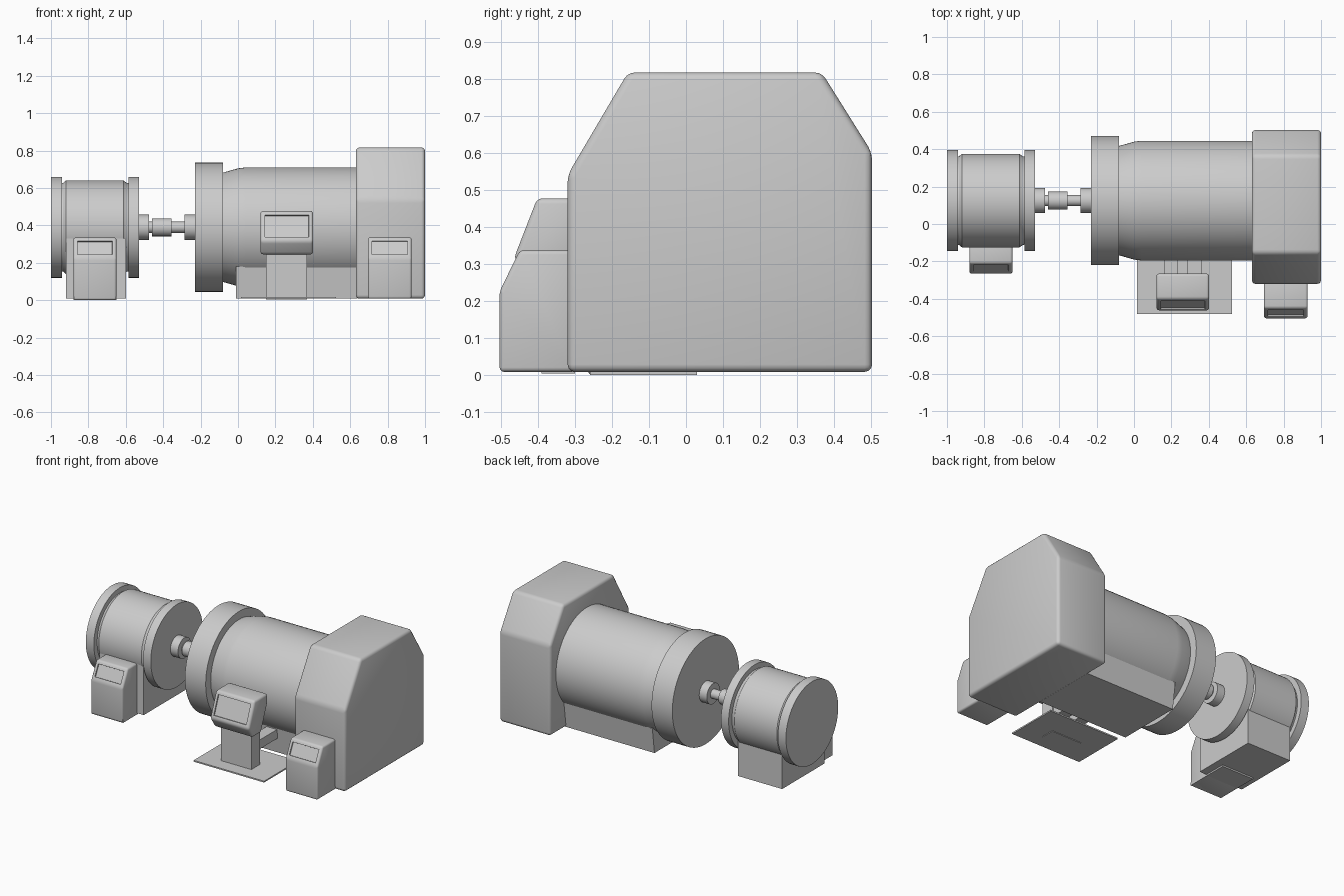
import bpy, bmesh, math
from mathutils import Vector

if "Cube" in bpy.data.objects:
    bpy.data.objects.remove(bpy.data.objects["Cube"])

CY, CZ = 0.125, 0.39  # common axis of both drums


def finish(bm, name):
    bmesh.ops.recalc_face_normals(bm, faces=bm.faces)
    me = bpy.data.meshes.new(name)
    bm.to_mesh(me)
    bm.free()
    ob = bpy.data.objects.new(name, me)
    bpy.context.collection.objects.link(ob)
    bpy.ops.object.select_all(action='DESELECT')
    ob.select_set(True)
    bpy.context.view_layer.objects.active = ob
    bpy.ops.object.shade_smooth_by_angle(angle=math.radians(30))
    return ob


def lathe(name, profile, seg=72):
    """Revolve (x, radius) points around the common axis; ends are capped."""
    bm = bmesh.new()
    rings = []
    for x, r in profile:
        rings.append([bm.verts.new((x, CY + r * math.cos(2 * math.pi * i / seg),
                                    CZ + r * math.sin(2 * math.pi * i / seg)))
                      for i in range(seg)])
    for a, b in zip(rings, rings[1:]):
        for i in range(seg):
            j = (i + 1) % seg
            bm.faces.new((a[i], a[j], b[j], b[i]))
    bm.faces.new(rings[0])
    bm.faces.new(rings[-1])
    return finish(bm, name)


def prism(name, x0, x1, profile, bevel=0.0, screen=0.0):
    """Extrude a (y, z) outline along x, round it, optionally recess a screen."""
    bm = bmesh.new()
    a = [bm.verts.new((x0, y, z)) for y, z in profile]
    b = [bm.verts.new((x1, y, z)) for y, z in profile]
    bm.faces.new(a)
    bm.faces.new(b)
    n = len(a)
    for i in range(n):
        j = (i + 1) % n
        bm.faces.new((a[i], a[j], b[j], b[i]))
    bmesh.ops.recalc_face_normals(bm, faces=bm.faces)
    if bevel:
        bmesh.ops.bevel(bm, geom=bm.edges[:], offset=bevel, segments=3,
                        profile=0.5, affect='EDGES')
    if screen:
        bm.normal_update()
        slopes = [f for f in bm.faces if f.normal.y < -0.7 and 0.2 < f.normal.z < 0.6]
        face = max(slopes, key=lambda f: f.calc_area())
        bmesh.ops.inset_individual(bm, faces=[face], thickness=screen)
        bmesh.ops.inset_individual(bm, faces=[face], thickness=0.001, depth=-0.008)
    return finish(bm, name)


def box(name, x0, x1, y0, y1, z0, z1, bevel=0.0):
    return prism(name, x0, x1, [(y0, z0), (y1, z0), (y1, z1), (y0, z1)], bevel)


# Small drum with end flanges
lathe("small_drum", [(-0.95, 0.235), (-0.935, 0.237), (-0.92, 0.25), (-0.612, 0.25),
                     (-0.595, 0.237), (-0.58, 0.235)])
lathe("outer_flange", [(-1.0, 0.27), (-0.942, 0.27)])
lathe("inner_flange", [(-0.585, 0.27), (-0.53, 0.27)])

# Shaft, hubs and coupling
lathe("shaft", [(-0.54, 0.03), (-0.22, 0.03)], 32)
for name, x0, x1, r in (("small_hub", -0.535, -0.475, 0.067),
                        ("coupling", -0.46, -0.355, 0.048),
                        ("large_hub", -0.285, -0.225, 0.067)):
    lathe(name, [(x0, r), (x1, r)], 40)

# Large drum with front disc and tapered shoulder
lathe("front_disc", [(-0.23, 0.345), (-0.08, 0.345)])
lathe("large_drum", [(-0.09, 0.29), (-0.07, 0.295), (0.0, 0.315), (0.04, 0.32), (0.65, 0.32)])

# Bases under the drums
box("small_base", -0.92, -0.60, -0.118, 0.32, 0.01, 0.32 - 0.06)
box("small_base_front", -0.92, -0.60, -0.118, 0.10, 0.01, 0.33)
prism("large_base", -0.01, 0.64, [(-0.09, 0.01), (0.34, 0.01), (0.363, 0.18), (-0.113, 0.18)])

# Rear housing
prism("rear_housing", 0.63, 1.0, [(-0.32, 0.008), (0.503, 0.008), (0.503, 0.60), (0.367, 0.817),
                                  (-0.157, 0.817), (-0.32, 0.54)], 0.02)

# Control consoles with sloped screens
for name, x0, x1, yf, yb, z0 in (("small_console", -0.88, -0.65, -0.265, 0.03, 0.0),
                                 ("rear_console", 0.695, 0.928, -0.504, -0.30, 0.008)):
    top = 0.337 if name == "rear_console" else 0.335
    if name == "small_console":
        box("console_foot", x0, x1, yf + 0.005, yb, z0, 0.02)
        yb = -0.10
    prism(name, x0, x1, [(yf, z0), (yb, z0), (yb, top), (yf + 0.055, top), (yf, 0.225)],
          0.012, 0.014)

# Pedestal terminal
box("terminal_plate", 0.015, 0.525, -0.48, -0.13, 0.008, 0.017)
box("terminal_column", 0.15, 0.37, -0.39, -0.30, 0.004, 0.30)
for i, x in enumerate((0.16, 0.285)):
    box(f"terminal_strut_{i + 1}", x, x + 0.075, -0.31, -0.08, 0.11, 0.17)
prism("terminal_head", 0.12, 0.402, [(-0.402, 0.477), (-0.265, 0.477), (-0.265, 0.41), (-0.33, 0.245),
                                     (-0.42, 0.245), (-0.465, 0.315)], 0.015, 0.012)
